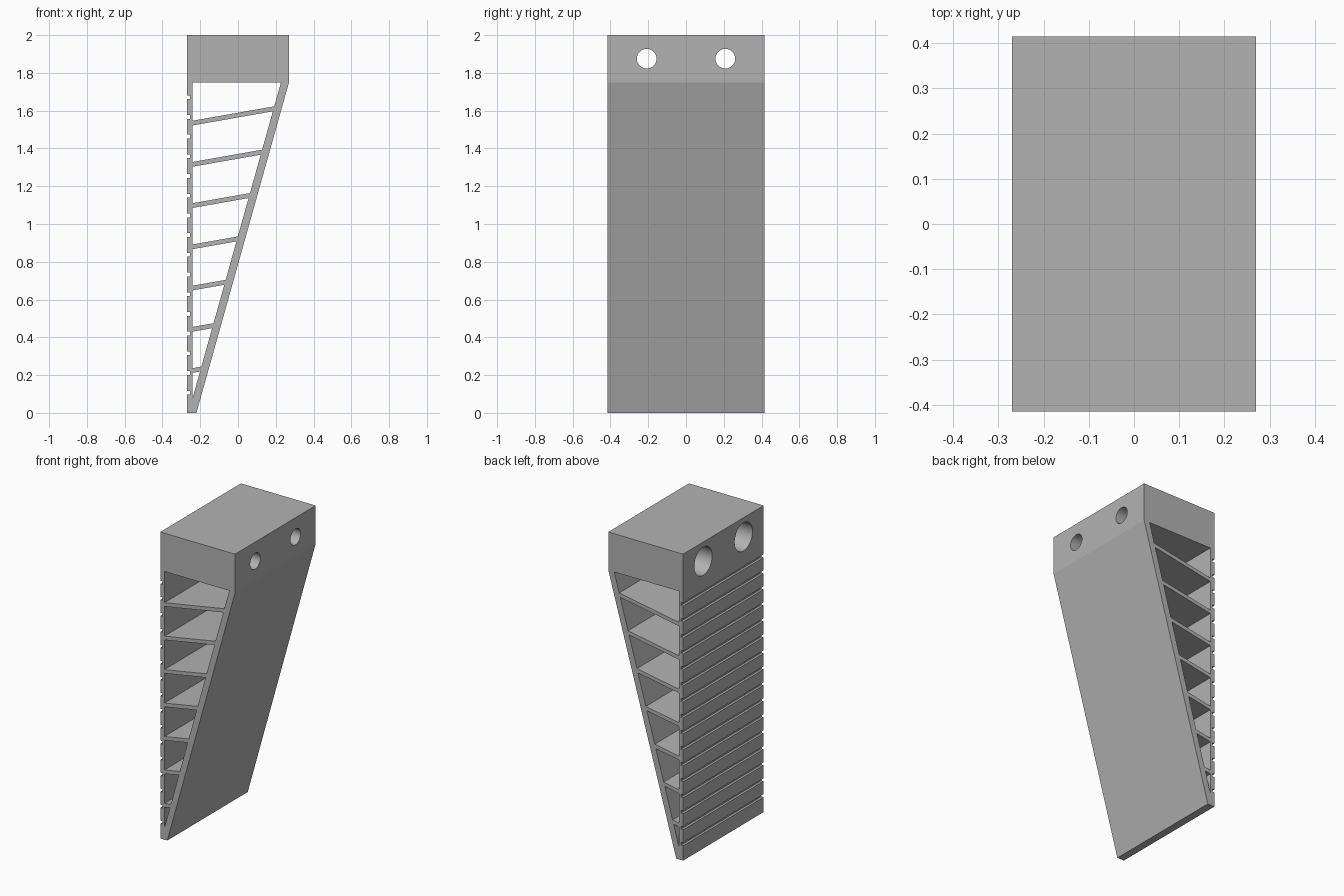
import bpy
import bmesh
import math
from mathutils import Matrix

cube = bpy.data.objects.get("Cube")
if cube:
    bpy.data.objects.remove(cube, do_unlink=True)

HALF_DEPTH = 0.415
BACK, FRONT_TOP, HEIGHT, BLOCK_Z = -0.27, 0.27, 2.0, 1.75
WALL_X = -0.24                      # inner face of the upright wall
APEX_Z = 0.08                       # bottom corner of the hollow
LEAN = 0.28                         # x run per unit of z on the sloping wall
RIB_RISE = math.tan(math.radians(10))
RIB_THICK = 0.025

grey = bpy.data.materials.new("plain grey")
grey.use_nodes = True
colour = (0.45, 0.45, 0.45, 1)
grey.diffuse_color = colour
grey.node_tree.nodes["Principled BSDF"].inputs["Base Color"].default_value = colour


def prism(bm, outline, half):
    """Extrude an x-z outline along y."""
    face = bm.faces.new([bm.verts.new((x, -half, z)) for x, z in outline])
    ext = bmesh.ops.extrude_face_region(bm, geom=[face])
    moved = [v for v in ext["geom"] if isinstance(v, bmesh.types.BMVert)]
    bmesh.ops.translate(bm, verts=moved, vec=(0, 2 * half, 0))


def make_object(name, bm):
    bmesh.ops.recalc_face_normals(bm, faces=bm.faces)
    mesh = bpy.data.meshes.new(name)
    bm.to_mesh(mesh)
    bm.free()
    mesh.materials.append(grey)
    obj = bpy.data.objects.new(name, mesh)
    bpy.context.collection.objects.link(obj)
    return obj


def cut(target, name, bm):
    """Subtract a mesh from the target and discard it."""
    cutter = make_object(name, bm)
    cutter.hide_render = True
    mod = target.modifiers.new(name, "BOOLEAN")
    mod.operation = "DIFFERENCE"
    mod.solver = "EXACT"
    mod.object = cutter
    bpy.context.view_layer.objects.active = target
    bpy.ops.object.modifier_apply(modifier=mod.name)
    bpy.data.objects.remove(cutter, do_unlink=True)


def rib_line(z):
    """Left and right ends of a rib surface that starts at height z."""
    run = LEAN * (z - APEX_Z) / (1 - LEAN * RIB_RISE)
    return (WALL_X, z), (WALL_X + run, z + RIB_RISE * run)


# Wedge body with the solid block on top
bm = bmesh.new()
prism(bm, [(BACK, 0), (-0.22, 0), (FRONT_TOP, BLOCK_Z),
           (FRONT_TOP, HEIGHT), (BACK, HEIGHT)], HALF_DEPTH)
body = make_object("wedge_body", bm)

# Hollow cells, leaving slanted ribs between them
bm = bmesh.new()
floor = [(WALL_X, APEX_Z)]
for i in range(7):
    z = 0.212 + 0.2183 * i
    left, right = rib_line(z)
    prism(bm, floor + [right, left], 0.6)
    floor = list(rib_line(z + RIB_THICK))
ceiling_x = WALL_X + LEAN * (BLOCK_Z - APEX_Z)
prism(bm, floor + [(ceiling_x, BLOCK_Z), (WALL_X, BLOCK_Z)], 0.6)
cut(body, "cells", bm)

# Grip grooves across the upright wall
bm = bmesh.new()
for i in range(16):
    z = 0.107 + 0.1043 * i
    prism(bm, [(BACK - 0.1, z - 0.01), (BACK + 0.015, z - 0.01),
               (BACK + 0.015, z + 0.01), (BACK - 0.1, z + 0.01)], 0.6)
cut(body, "grooves", bm)

# Screw holes, with a wide recess from the upright side
for name, radius, x0, x1 in (("screw_holes", 0.052, -0.5, 0.5),
                             ("screw_recesses", 0.092, -0.5, 0.1)):
    bm = bmesh.new()
    for y in (-0.208, 0.208):
        place = Matrix.Translation(((x0 + x1) / 2, y, 1.875)) @ Matrix.Rotation(math.pi / 2, 4, "Y")
        bmesh.ops.create_cone(bm, cap_ends=True, segments=48, radius1=radius,
                              radius2=radius, depth=x1 - x0, matrix=place)
    cut(body, name, bm)

# Smooth hole walls, crisp edges elsewhere
bpy.ops.object.select_all(action="DESELECT")
body.select_set(True)
bpy.context.view_layer.objects.active = body
bpy.ops.object.shade_smooth_by_angle(angle=math.radians(9))
